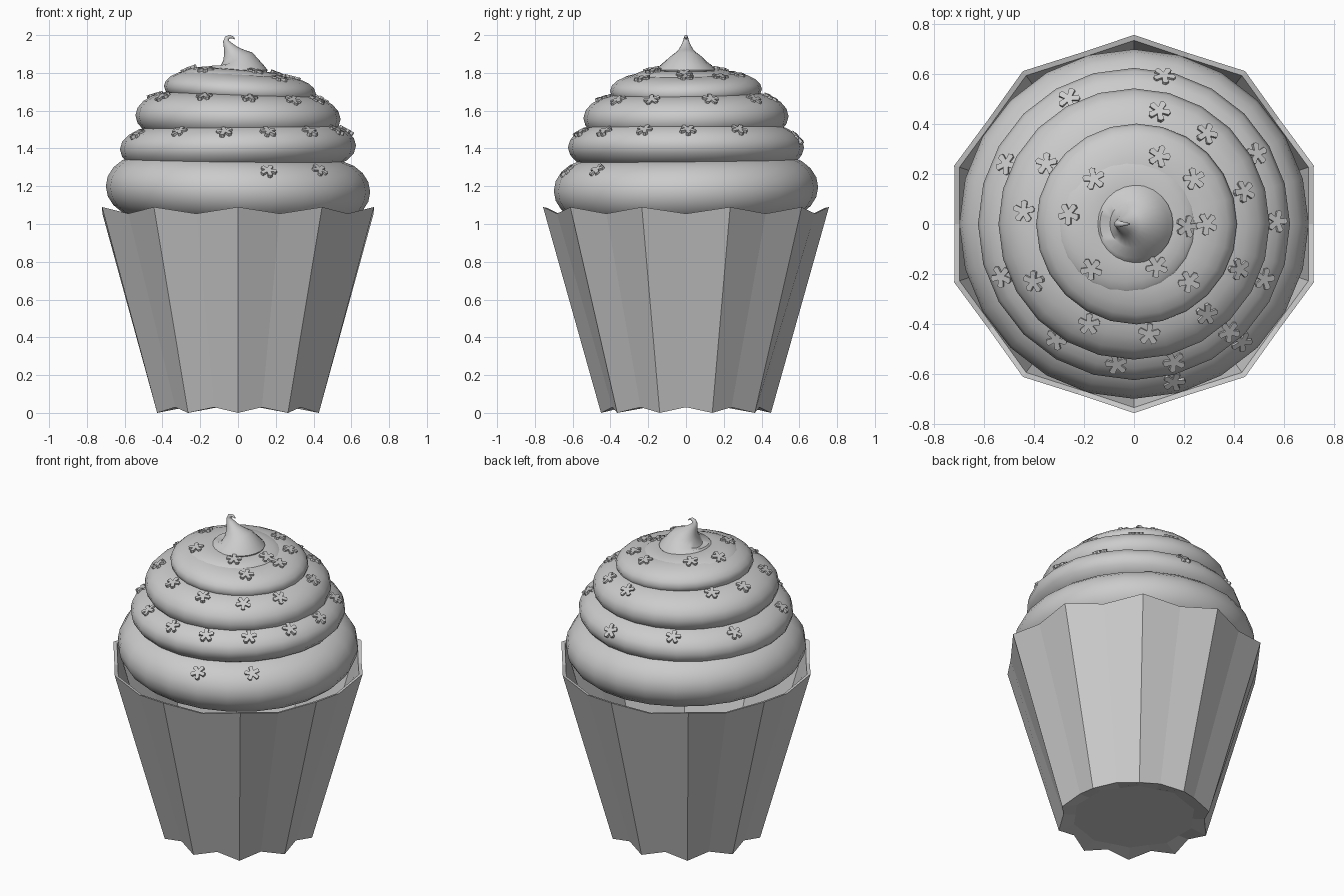
import bpy, bmesh, math, random
from mathutils import Vector, Matrix
from mathutils.bvhtree import BVHTree

if "Cube" in bpy.data.objects:
    bpy.data.objects.remove(bpy.data.objects["Cube"])

random.seed(4)


def finish(bm, name, smooth=None):
    bmesh.ops.recalc_face_normals(bm, faces=bm.faces)
    me = bpy.data.meshes.new(name)
    bm.to_mesh(me)
    bm.free()
    ob = bpy.data.objects.new(name, me)
    bpy.context.collection.objects.link(ob)
    if smooth:
        bpy.ops.object.select_all(action='DESELECT')
        ob.select_set(True)
        bpy.context.view_layer.objects.active = ob
        bpy.ops.object.shade_smooth_by_angle(angle=math.radians(smooth))
    return ob


def bridge(bm, a, b):
    n = len(a)
    for i in range(n):
        bm.faces.new((a[i], a[(i + 1) % n], b[(i + 1) % n], b[i]))


# Pleated paper cup: ten corners, with midpoints pulled in
def pleat(bm, r_corner, r_mid, z_corner, z_mid):
    ring = []
    for i in range(20):
        a = math.radians(90 + 18 * i)
        r, z = (r_mid, z_mid) if i % 2 else (r_corner, z_corner)
        ring.append(bm.verts.new((r * math.cos(a), r * math.sin(a), z)))
    return ring


bm = bmesh.new()
loops = [pleat(bm, 0.36, 0.34, 0.03, 0.03),
         pleat(bm, 0.45, 0.41, 0.0, 0.03),
         pleat(bm, 0.757, 0.718, 1.09, 1.055),
         pleat(bm, 0.735, 0.698, 1.085, 1.05),
         pleat(bm, 0.43, 0.39, 0.06, 0.06)]
for lo, hi in zip(loops, loops[1:]):
    bridge(bm, lo, hi)
bm.faces.new(loops[0])
bm.faces.new(loops[-1])
finish(bm, "paper_cup")


# Frosting: stacked, slightly tilted swirls
def swirl(name, outer, width, height, z, tilt_x, tilt_z, shift=0.0, seg=24, sides=20):
    bm = bmesh.new()
    rings = []
    for i in range(seg):
        a = 2 * math.pi * i / seg
        c, s = math.cos(a), math.sin(a)
        ring = []
        for j in range(sides):
            t = 2 * math.pi * j / sides
            r = outer - width + width * math.cos(t)
            h = z + height * math.sin(t) + tilt_x * c + tilt_z * s
            ring.append(bm.verts.new((r * c + shift, r * s, h)))
        rings.append(ring)
    for i in range(seg):
        bridge(bm, rings[i], rings[(i + 1) % seg])
    return finish(bm, name, 60)


layers = [
    swirl("frosting_swirl_1", 0.70, 0.21, 0.17, 1.185, -0.015, 0.01),
    swirl("frosting_swirl_2", 0.625, 0.24, 0.13, 1.405, 0.01, 0.0),
    swirl("frosting_swirl_3", 0.543, 0.22, 0.13, 1.565, -0.01, 0.005),
    swirl("frosting_swirl_4", 0.402, 0.19, 0.09, 1.71, -0.02, 0.005, 0.01),
    swirl("frosting_swirl_5", 0.29, 0.14, 0.055, 1.765, -0.012, 0.0, -0.03),
]

# Curled peak: circles swept along a hooked path (x, z, radius)
path = [(0, 1.79, .145), (0, 1.815, .157), (0, 1.84, .137), (-.01, 1.868, .095),
        (-.025, 1.895, .06), (-.04, 1.922, .038), (-.054, 1.948, .024),
        (-.063, 1.968, .016), (-.058, 1.985, .012), (-.044, 1.992, .009),
        (-.028, 1.988, .006), (-.018, 1.98, .003)]
bm = bmesh.new()
rings = []
for k, (x, z, r) in enumerate(path):
    p, q = path[max(k - 1, 0)], path[min(k + 1, len(path) - 1)]
    d = Vector((q[0] - p[0], 0, q[1] - p[1])).normalized()
    if k < 3:
        d = Vector((0, 0, 1))
    side = Vector((d.z, 0, -d.x))
    rings.append([bm.verts.new(Vector((x, 0, z)) + r * (side * math.cos(t) + Vector((0, 1, 0)) * math.sin(t)))
                  for t in (2 * math.pi * i / 24 for i in range(24))])
for lo, hi in zip(rings, rings[1:]):
    bridge(bm, lo, hi)
bm.faces.new(rings[0])
bm.faces.new(rings[-1])
finish(bm, "frosting_peak", 60)

# Flower sprinkles dropped onto the frosting from above
spots = [(-.26, .5), (.1, .45), (.29, .36), (.49, .28), (-.51, .24), (-.35, .24), (-.16, .18),
         (.1, .27), (.24, .18), (.44, .13), (.57, .01), (.29, 0), (.21, -.01), (-.44, .05),
         (-.26, .04), (-.53, -.21), (-.4, -.23), (-.17, -.18), (.09, -.17), (.22, -.23),
         (.42, -.18), (.52, -.22), (.29, -.36), (.38, -.43), (.43, -.47), (-.18, -.4),
         (.06, -.44), (.16, -.55), (-.07, -.56), (.16, -.63), (-.31, -.46), (.12, .59)]
trees = []
for ob in layers:
    trees.append(BVHTree.FromPolygons([v.co.copy() for v in ob.data.vertices],
                                      [tuple(p.vertices) for p in ob.data.polygons]))


def flower(bm, mat):
    # five blunt petals: (angle offset in degrees, radius)
    outline = [(-36, .017), (-17, .042), (0, .046), (17, .042)]
    pts = [(r * math.cos(math.radians(72 * i + a)), r * math.sin(math.radians(72 * i + a)))
           for i in range(5) for a, r in outline]
    low, high = ([bm.verts.new(mat @ Vector((x, y, h))) for x, y in pts] for h in (-.008, .01))
    bridge(bm, low, high)
    bm.faces.new(low[::-1])
    bm.faces.new(high)


bm = bmesh.new()
for x, y in spots:
    hits = [t.ray_cast(Vector((x, y, 3)), Vector((0, 0, -1))) for t in trees]
    hits = [h for h in hits if h[0] is not None]
    if hits:
        loc, nor = max(hits, key=lambda h: h[0].z)[:2]
        if nor.z < 0:
            nor = -nor
        turn = nor.to_track_quat('Z', 'Y').to_matrix().to_4x4()
        flower(bm, Matrix.Translation(loc) @ turn @ Matrix.Rotation(random.uniform(0, 6.28), 4, 'Z'))
finish(bm, "flower_sprinkles")
